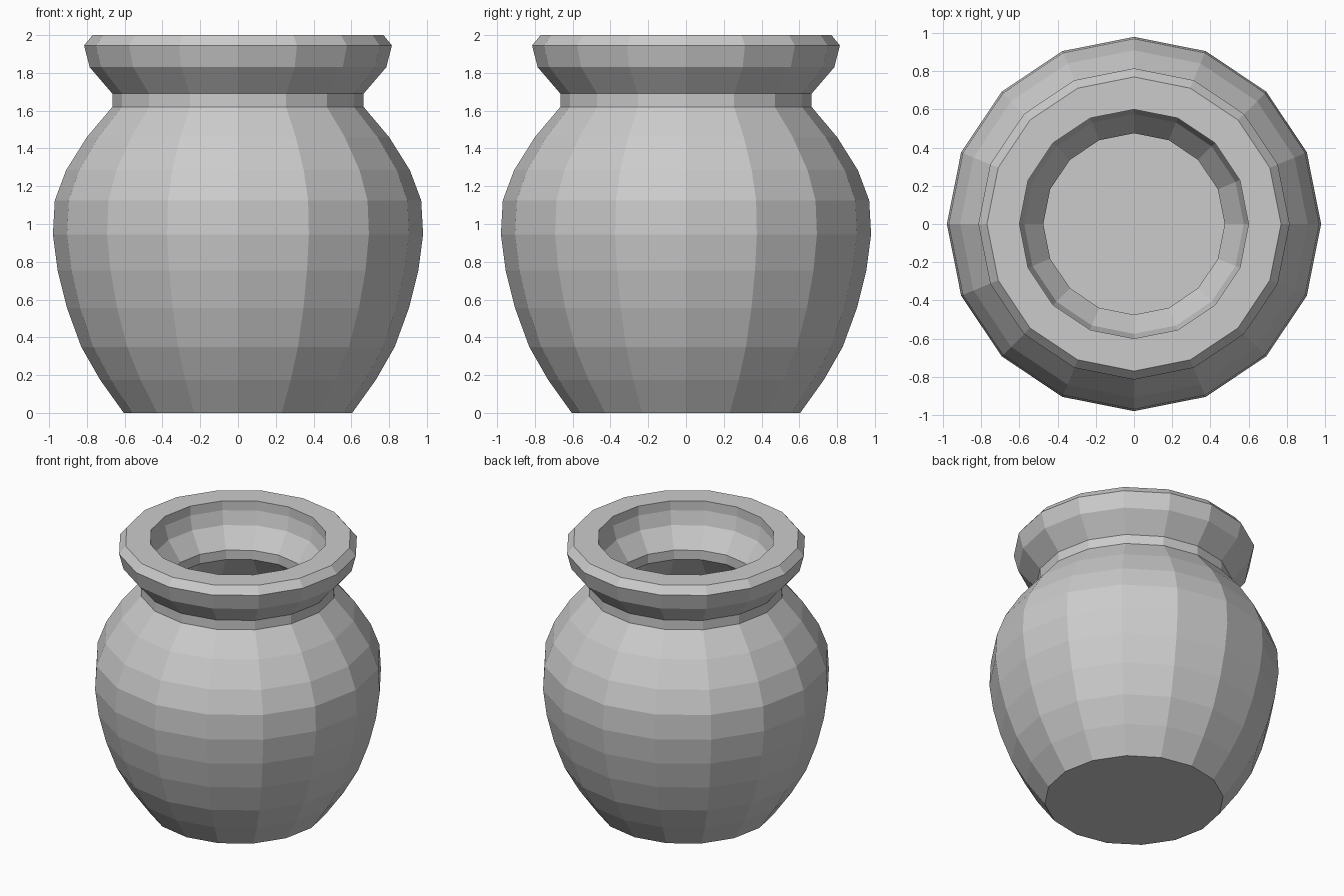
import bpy, bmesh, math

if "Cube" in bpy.data.objects:
    bpy.data.objects.remove(bpy.data.objects["Cube"])

SIDES = 16

# Outer profile (radius, height) from the foot up to the rim
outer = [(0.605, 0), (0.73, 0.175), (0.83, 0.35), (0.905, 0.555), (0.955, 0.755),
         (0.98, 0.945), (0.97, 1.125), (0.91, 1.285), (0.80, 1.46), (0.665, 1.62),
         (0.665, 1.69), (0.785, 1.83), (0.815, 1.945), (0.77, 2.0)]
# Inner profile from the mouth down through the neck to the floor
inner = [(0.60, 2.0), (0.60, 1.93), (0.575, 1.83), (0.475, 1.69), (0.475, 1.62),
         (0.64, 1.42), (0.73, 1.25), (0.785, 1.10), (0.79, 0.95), (0.765, 0.78),
         (0.72, 0.60), (0.65, 0.42), (0.54, 0.23), (0.51, 0.19)]


def lathe(name, profile):
    """Spin a profile around z and cap both ends."""
    bm = bmesh.new()
    rings = []
    for r, z in profile:
        rings.append([bm.verts.new((r * math.cos(2 * math.pi * i / SIDES),
                                    r * math.sin(2 * math.pi * i / SIDES), z))
                      for i in range(SIDES)])
    for a, b in zip(rings, rings[1:]):
        for i in range(SIDES):
            j = (i + 1) % SIDES
            bm.faces.new((a[i], a[j], b[j], b[i]))
    bm.faces.new(rings[0][::-1])
    bm.faces.new(rings[-1])
    bmesh.ops.recalc_face_normals(bm, faces=bm.faces)
    mesh = bpy.data.meshes.new(name)
    bm.to_mesh(mesh)
    bm.free()
    obj = bpy.data.objects.new(name, mesh)
    bpy.context.collection.objects.link(obj)
    return obj


# Hollow faceted pot
lathe("pot", outer + inner)
